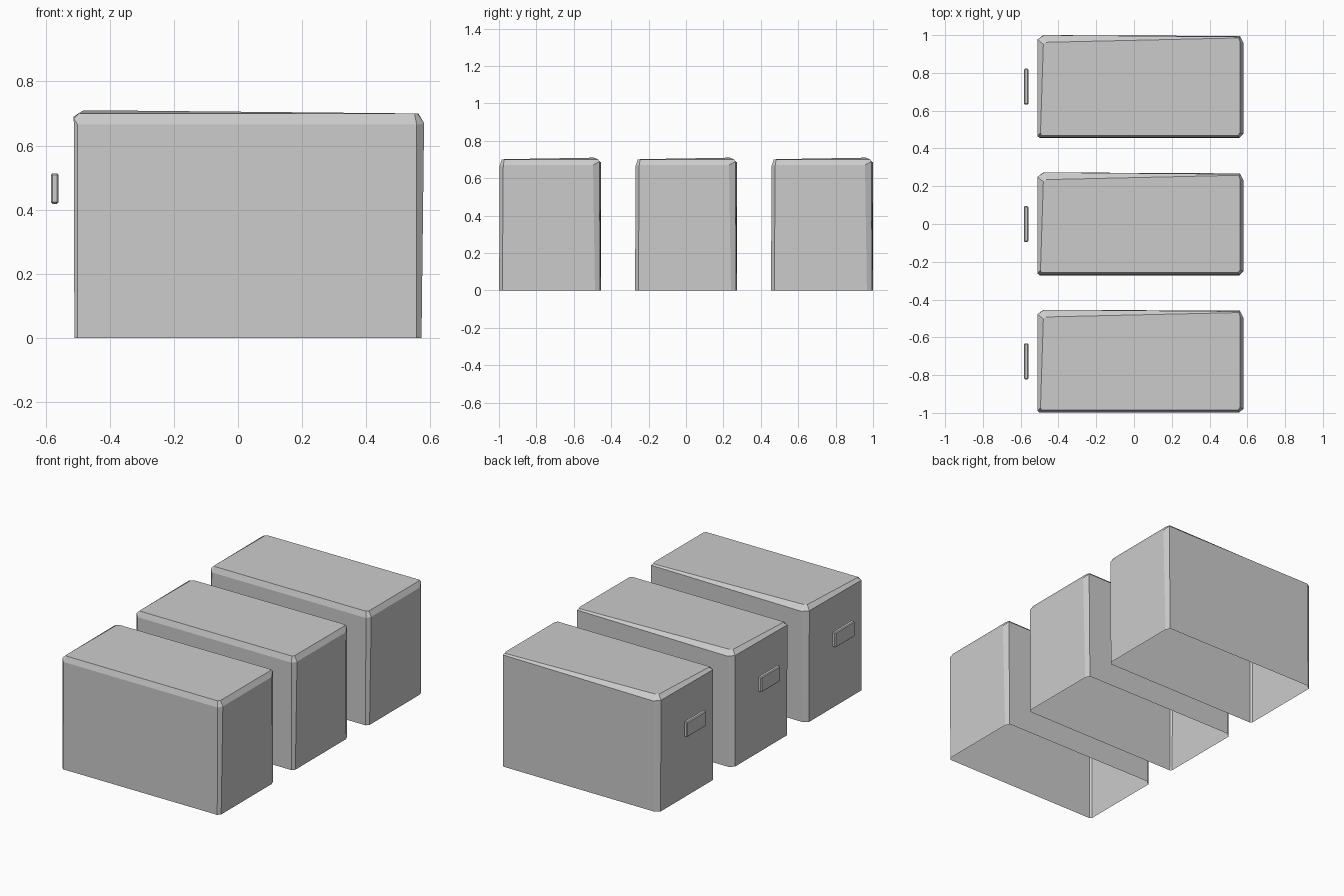
import bpy, bmesh

if "Cube" in bpy.data.objects:
    bpy.data.objects.remove(bpy.data.objects["Cube"])

# cross-section rings of the shell: bottom rim, shoulder, lid edge (corner pairs, counter-clockwise)
RIM = [(-.50, -.272, 0), (.557, -.272, 0), (.572, -.255, 0), (.572, .24, 0),
       (.56, .268, 0), (-.48, .272, 0), (-.51, .25, 0), (-.51, -.262, 0)]
SHOULDER = [(-.50, -.27, .665), (.557, -.27, .665), (.58, -.25, .67), (.58, .23, .67),
            (.563, .264, .69), (-.475, .273, .685), (-.512, .25, .69), (-.512, -.262, .685)]
LID = [(-.49, -.258, .70), (.55, -.258, .70), (.56, -.245, .70), (.562, .235, .70),
       (.555, .258, .70), (-.465, .235, .71), (-.48, .225, .71), (-.495, -.245, .702)]


def add_object(name, bm, y):
    bmesh.ops.recalc_face_normals(bm, faces=bm.faces)
    mesh = bpy.data.meshes.new(name)
    bm.to_mesh(mesh)
    bm.free()
    obj = bpy.data.objects.new(name, mesh)
    obj.location.y = y
    bpy.context.collection.objects.link(obj)
    return obj


def case_shell(name, y):
    # open-bottomed box lofted through the rings
    bm = bmesh.new()
    rings = [[bm.verts.new(p) for p in ring] for ring in (RIM, SHOULDER, LID)]
    for a, b in zip(rings, rings[1:]):
        for i in range(8):
            j = (i + 1) % 8
            bm.faces.new((a[i], a[j], b[j], b[i]))
    bm.faces.new(rings[-1])
    return add_object(name, bm, y)


def handle(name, y):
    # small floating grip plate with softened edges
    bm = bmesh.new()
    bmesh.ops.create_cube(bm, size=1)
    for v in bm.verts:
        v.co = (v.co.x * .024 - .571, v.co.y * .19, v.co.z * .095 + .466)
    bmesh.ops.bevel(bm, geom=bm.edges[:], offset=.005, segments=1, affect='EDGES')
    return add_object(name, bm, y)


# row of three cases
for n, side in enumerate(("front", "middle", "back")):
    y = (n - 1) * .727
    case_shell(side + "_box", y)
    handle(side + "_handle", y)
